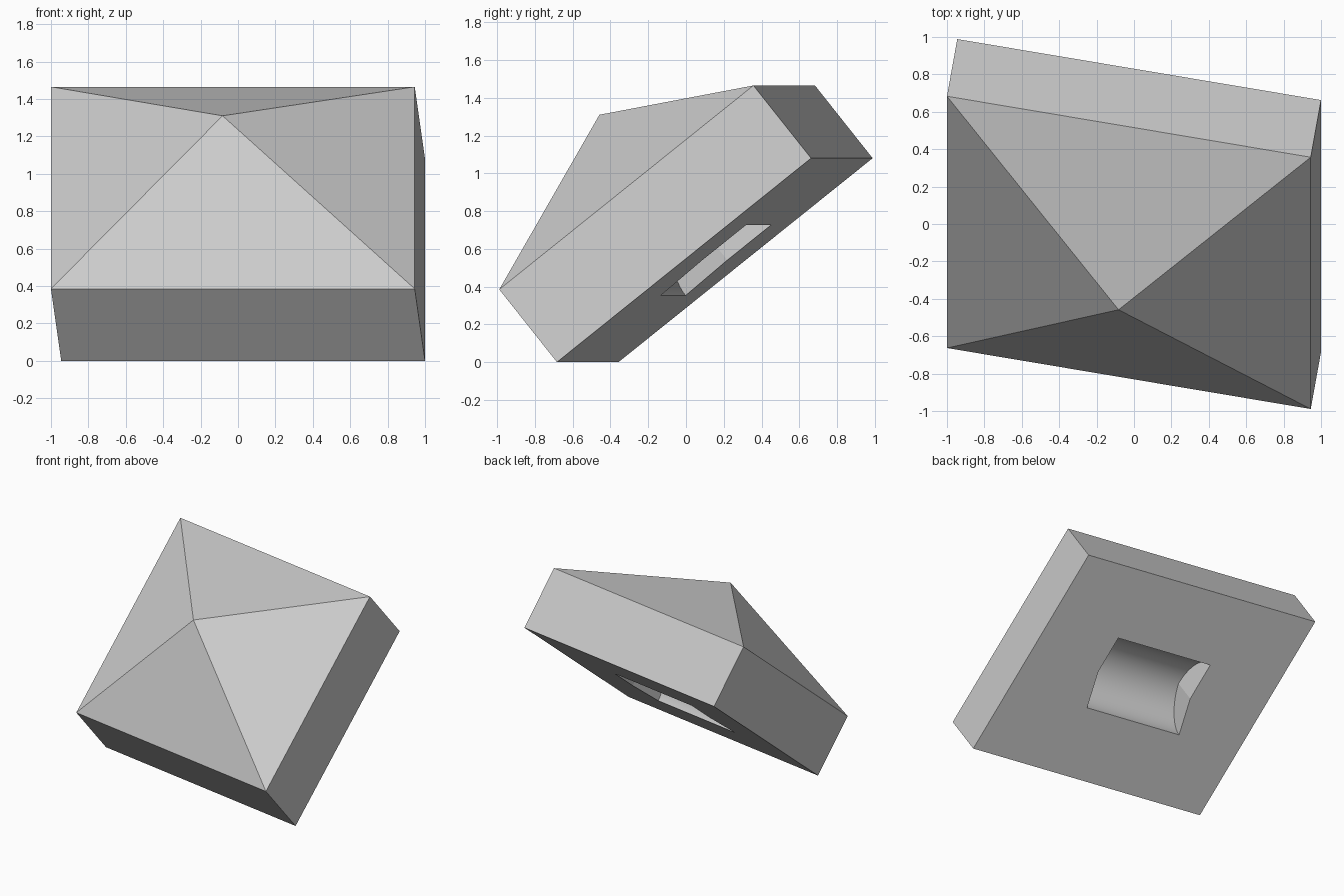
import bpy, bmesh, math
from mathutils import Vector

cube = bpy.data.objects.get("Cube")
if cube:
    bpy.data.objects.remove(cube, do_unlink=True)

# Material
grey = bpy.data.materials.new("light_grey")
grey.use_nodes = True
grey.diffuse_color = (0.6, 0.6, 0.6, 1)
grey.node_tree.nodes["Principled BSDF"].inputs["Base Color"].default_value = (0.6, 0.6, 0.6, 1)

# Tilted frame: centre of the underside, half sides and thickness
base = Vector((0.0275, 0.1525, 0.54))
side = Vector((0.9725, -0.163, 0))
rise = Vector((0, 0.673, 0.54))
thick = Vector((-0.055, -0.3055, 0.385))
u = side.normalized()
n = thick.normalized()
w = n.cross(u)


def make_object(name, bm):
    bmesh.ops.recalc_face_normals(bm, faces=bm.faces)
    mesh = bpy.data.meshes.new(name)
    bm.to_mesh(mesh)
    bm.free()
    mesh.materials.append(grey)
    obj = bpy.data.objects.new(name, mesh)
    bpy.context.collection.objects.link(obj)
    return obj


# Slanted slab with a pyramid cap
bm = bmesh.new()
corners = [side + rise, -side + rise, -side - rise, side - rise]
low = [bm.verts.new(base + c) for c in corners]
top = [bm.verts.new(base + thick + c) for c in corners]
apex = bm.verts.new(base + 2 * thick)
bm.faces.new(low)
for i in range(4):
    j = (i + 1) % 4
    bm.faces.new((low[i], low[j], top[j], top[i]))
    bm.faces.new((top[i], top[j], apex))
block = make_object("pyramid_block", bm)

# Half-round groove cutter with slightly bent ends
RADIUS, HALF_LENGTH, BEND, STEPS = 0.297, 0.4, 0.13, 32
bm = bmesh.new()
rows = []
for k in range(STEPS + 1):
    angle = math.pi * k / STEPS
    v = RADIUS * math.cos(angle)
    depth = 0.95 * RADIUS * math.sin(angle)
    row = []
    for end, h in ((1, -0.05), (1, depth), (-1, depth), (-1, -0.05)):
        along = end * HALF_LENGTH - BEND * abs(v)
        row.append(bm.verts.new(base + u * along + w * v + n * h))
    rows.append(row)
for a, b in zip(rows, rows[1:]):
    for i in range(4):
        j = (i + 1) % 4
        bm.faces.new((a[i], a[j], b[j], b[i]))
bm.faces.new(rows[0])
bm.faces.new(rows[-1])
cutter = make_object("groove_cutter", bm)
cutter.hide_render = True

# Cut the groove and shade its curve smooth
cut = block.modifiers.new("groove", 'BOOLEAN')
cut.operation = 'DIFFERENCE'
cut.solver = 'EXACT'
cut.object = cutter
bpy.ops.object.select_all(action='DESELECT')
block.select_set(True)
bpy.context.view_layer.objects.active = block
bpy.ops.object.modifier_apply(modifier=cut.name)
bpy.data.objects.remove(cutter, do_unlink=True)
bpy.ops.object.shade_smooth_by_angle(angle=math.radians(12))
